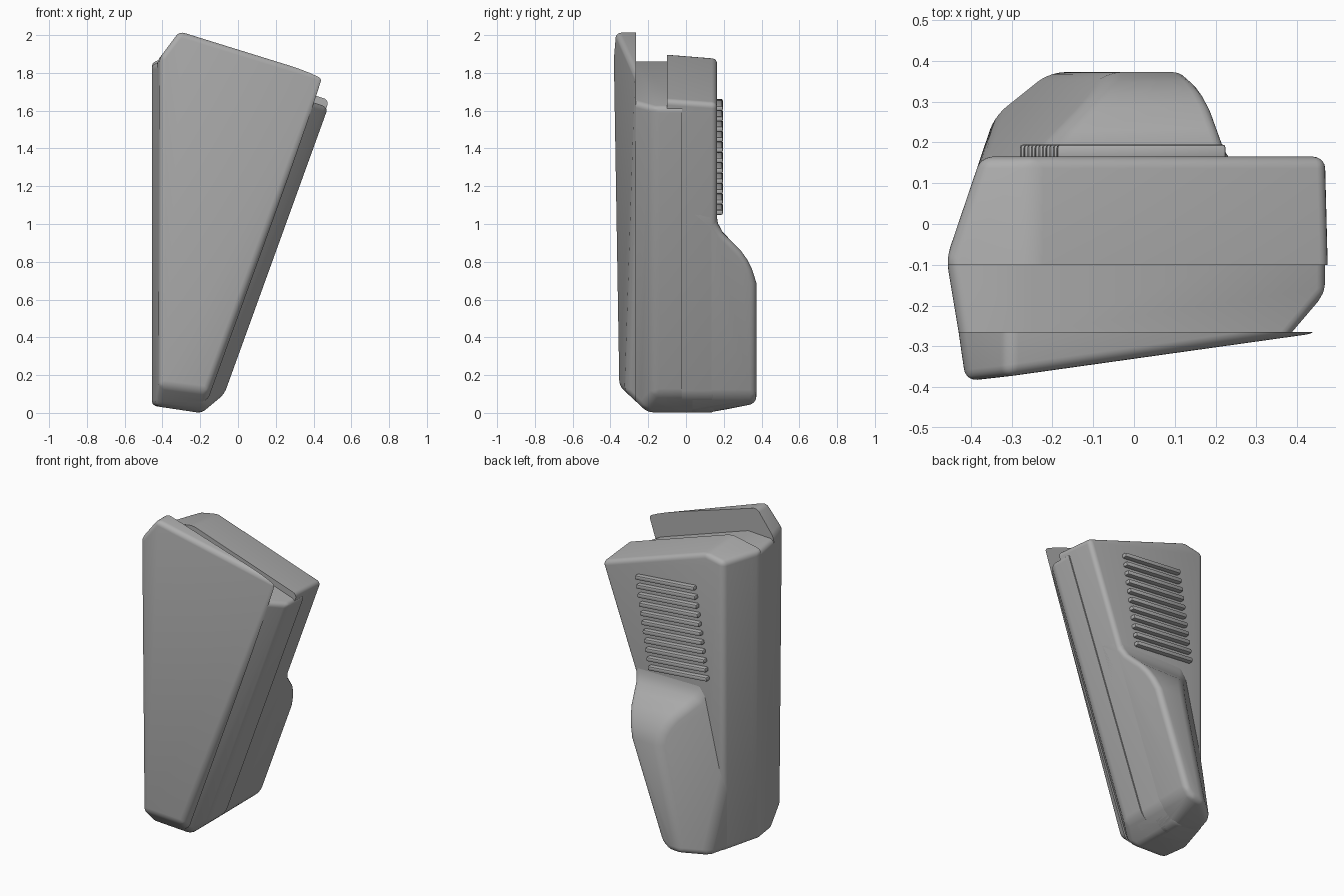
import bpy
import bmesh
from mathutils import Vector

if "Cube" in bpy.data.objects:
    bpy.data.objects.remove(bpy.data.objects["Cube"], do_unlink=True)

grey = bpy.data.materials.new("plain_grey")
grey.use_nodes = True
grey.diffuse_color = (0.42, 0.42, 0.42, 1)
for node in grey.node_tree.nodes:
    if node.type == 'BSDF_PRINCIPLED':
        node.inputs["Base Color"].default_value = grey.diffuse_color

SLANT = -0.362  # lean of the right side


def slice_off(bm, point, normal):
    """Remove everything beyond a plane and close the cut."""
    bmesh.ops.bisect_plane(bm, geom=bm.verts[:] + bm.edges[:] + bm.faces[:], dist=1e-5,
                           plane_co=Vector(point), plane_no=Vector(normal).normalized(),
                           clear_outer=True)
    rim = [e for e in bm.edges if e.is_boundary]
    if rim:
        bmesh.ops.edgeloop_fill(bm, edges=rim)
    bmesh.ops.recalc_face_normals(bm, faces=bm.faces[:])


def finish(bm, name):
    mesh = bpy.data.meshes.new(name)
    bm.to_mesh(mesh)
    bm.free()
    mesh.materials.append(grey)
    obj = bpy.data.objects.new(name, mesh)
    bpy.context.collection.objects.link(obj)
    bpy.ops.object.select_all(action='DESELECT')
    obj.select_set(True)
    bpy.context.view_layer.objects.active = obj
    bpy.ops.object.shade_smooth_by_angle(angle=0.6)
    return obj


def round_edges(bm, radius, segments):
    sharp = [e for e in bm.edges if e.is_manifold and e.calc_face_angle(0) > 0.45]
    bmesh.ops.bevel(bm, geom=sharp, offset=radius, offset_type='OFFSET', segments=segments,
                    profile=0.5, affect='EDGES', clamp_overlap=True)
    bmesh.ops.recalc_face_normals(bm, faces=bm.faces[:])


def solid(name, side_profile, cuts, radius, late_cuts=()):
    """Extrude a side profile across x, trim by planes, round, then trim sharply."""
    bm = bmesh.new()
    face = bm.faces.new([bm.verts.new((-0.8, y, z)) for y, z in side_profile])
    out = bmesh.ops.extrude_face_region(bm, geom=[face])
    moved = [v for v in out["geom"] if isinstance(v, bmesh.types.BMVert)]
    bmesh.ops.translate(bm, verts=moved, vec=(1.6, 0, 0))
    if not face.is_valid or len(bm.faces) < len(side_profile) + 2:
        bm.faces.new(bm.verts[:len(side_profile)])
    bmesh.ops.recalc_face_normals(bm, faces=bm.faces[:])
    for point, normal in cuts:
        slice_off(bm, point, normal)
    round_edges(bm, radius, 5)
    for point, normal in late_cuts:
        slice_off(bm, point, normal)
    return finish(bm, name)


def slab_profile(front, back):
    return [(front, -0.2), (back, -0.2), (back, 2.3), (front, 2.3)]


# Planes shared by the housing parts
base = [((-0.2, 0, 0), (-0.15, 0, -1)),
        ((-0.15, 0, 0.035), (0.1, 0, -0.12)),
        ((0, -0.2, 0), (0, -0.13, -0.14)),
        ((0, 0.12, 0), (0, 0.05, -0.25))]
left_back = ((-0.46, -0.085, 0), (-0.325, 0.11, 0))
left_front = ((-0.46, -0.085, 0), (-0.18, -0.03, 0))
right_side = ((0.45, 0, 1.565), (1, 0, SLANT))

# Rear housing
top = (-0.25, -0.1, 1.9)
solid("rear_housing", slab_profile(-0.4, 0.165),
      base + [left_back, left_front, right_side,
              (top, (0.333, 0.08, 1)), (top, (-0.2, 0.08, 1))],
      0.075, [((0, -0.1, 0), (0, -1, 0))])

# Middle housing with the chamfered right front edge
step = (-0.25, 0, 1.86)
solid("middle_housing", slab_profile(-0.4, 0.1),
      base + [left_back, left_front, ((0.458, 0, 1.565), (1, 0, SLANT)),
              ((0.458, -0.17, 1.565), (0.095, -0.09, SLANT * 0.095)),
              (step, (0.333, 0, 1)), (step, (-0.05, 0, 1))],
      0.03, [((0, -0.265, 0), (0, -1, 0)), ((0, -0.02, 0), (0, 1, 0))])

# Front cover, thinning towards the right
solid("front_cover", slab_profile(-0.6, -0.1),
      base[:3] + [((-0.33, -0.375, 1.9), (0.135, -1, -0.017)),
                  ((-0.43, -0.265, 0), (-0.11, -0.016, 0)),
                  ((0.395, -0.265, 1.6), (1, -0.3, SLANT)),
                  ((-0.28, 0, 2.01), (0.31, 0, 1)),
                  ((-0.4, 0, 1.9), (-0.8, 0, 0.6))],
      0.05, [((0, -0.265, 0), (0, 1, 0))])

# Lower rear bulge with a curved shoulder
shoulder = [(0, 1.1), (0.16, 1.06), (0.17, 1.0), (0.195, 0.955), (0.24, 0.91),
            (0.29, 0.86), (0.325, 0.81), (0.35, 0.76), (0.372, 0.69),
            (0.372, -0.2), (0, -0.2)]
solid("rear_bulge", shoulder,
      base[:2] + [base[3], left_back, right_side,
                  ((-0.2, 0.375, 0.1), (-0.64, 0.77, 0.15))],
      0.06)

# Vent bars on the back, stepping sideways as they go down
for i in range(11):
    bm = bmesh.new()
    bmesh.ops.create_cube(bm, size=1)
    bmesh.ops.scale(bm, verts=bm.verts[:], vec=(0.415, 0.04, 0.027))
    round_edges(bm, 0.008, 2)
    bar = finish(bm, "vent_bar_%d" % (i + 1))
    bar.location = (0.0175 - 0.009 * i, 0.175, 1.63 - 0.055 * i)
    bar.rotation_euler.y = 0.09
